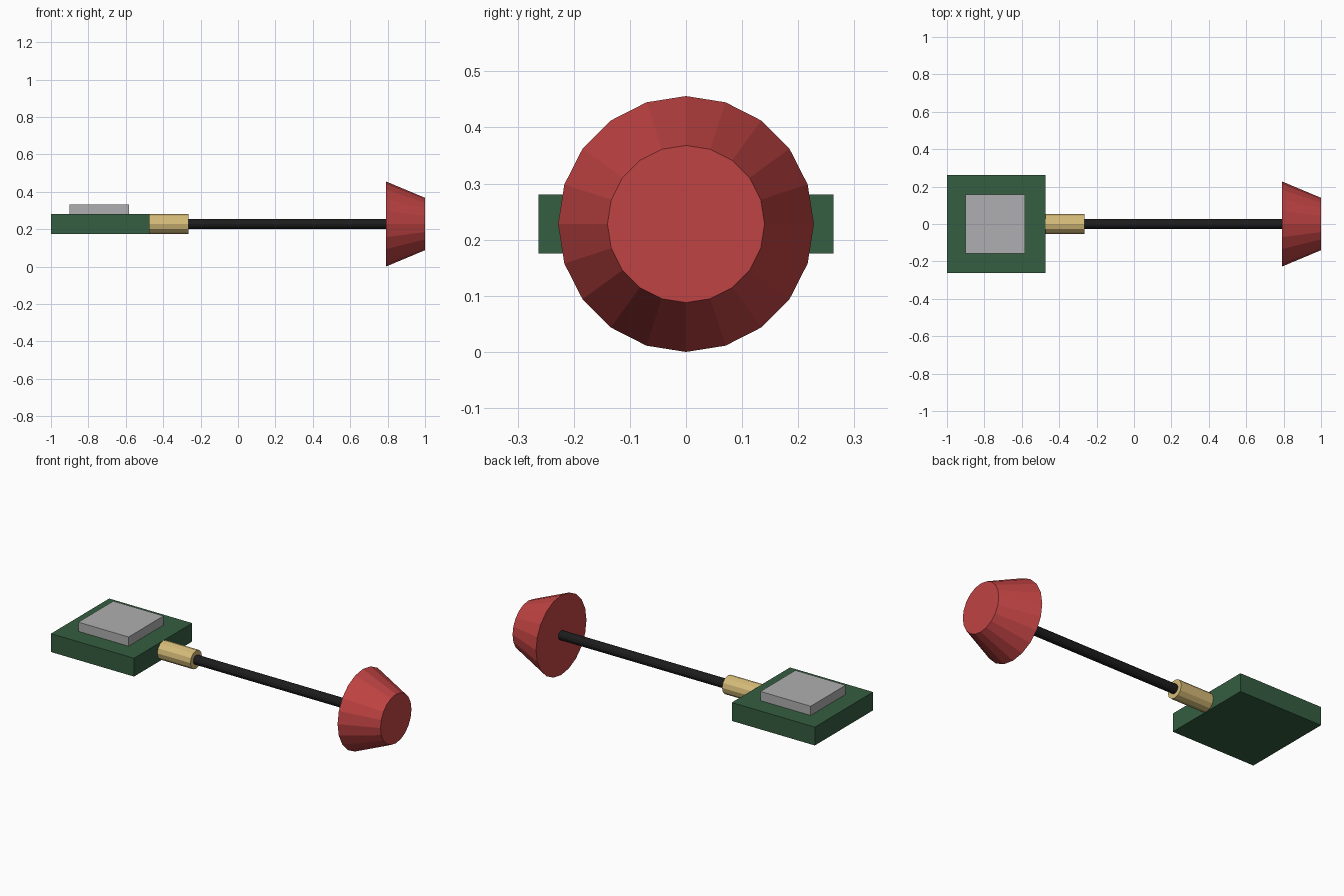
import bpy, bmesh, math
from mathutils import Matrix

if "Cube" in bpy.data.objects:
    bpy.data.objects.remove(bpy.data.objects["Cube"])

AXIS_Z = 0.228  # height of the cable axis


def material(name, rgb):
    m = bpy.data.materials.new(name)
    m.diffuse_color = (*rgb, 1)
    m.use_nodes = True
    m.node_tree.nodes["Principled BSDF"].inputs["Base Color"].default_value = m.diffuse_color
    return m


def finish(bm, name, mat):
    bmesh.ops.recalc_face_normals(bm, faces=bm.faces)
    mesh = bpy.data.meshes.new(name)
    bm.to_mesh(mesh)
    bm.free()
    mesh.materials.append(mat)
    ob = bpy.data.objects.new(name, mesh)
    bpy.context.collection.objects.link(ob)
    return ob


def box(name, x, y, z, mat):
    """Box from (min, max) ranges."""
    bm = bmesh.new()
    bmesh.ops.create_cube(bm, size=1)
    for v in bm.verts:
        v.co = [r[0] if c < 0 else r[1] for c, r in zip(v.co, (x, y, z))]
    return finish(bm, name, mat)


def cone_x(name, x0, x1, r0, r1, sides, mat):
    """Cone or cylinder along x, with a corner pointing straight up."""
    bm = bmesh.new()
    bmesh.ops.create_cone(bm, cap_ends=True, segments=sides,
                          radius1=r0, radius2=r1, depth=x1 - x0)
    bmesh.ops.transform(bm, verts=bm.verts, matrix=
                        Matrix.Translation(((x0 + x1) / 2, 0, AXIS_Z))
                        @ Matrix.Rotation(math.pi / 2, 4, 'Y'))
    return finish(bm, name, mat)


green = material("board green", (0.035, 0.110, 0.052))
grey = material("chip grey", (0.43, 0.43, 0.44))
brass = material("brass", (0.67, 0.50, 0.19))
black = material("cable black", (0.012, 0.012, 0.012))
red = material("cap red", (0.53, 0.056, 0.056))

# Circuit board and the chip on it
box("board", (-1, -0.474), (-0.263, 0.263), (AXIS_Z - 0.0525, AXIS_Z + 0.0525), green)
box("chip", (-0.9, -0.582), (-0.158, 0.158), (AXIS_Z + 0.0525, AXIS_Z + 0.105), grey)

# Connector, cable and flared cap
cone_x("connector", -0.474, -0.265, 0.0525, 0.0525, 12, brass)
cone_x("cable", -0.265, 0.79, 0.0263, 0.0263, 12, black)
cone_x("cap", 0.79, 1.0, 0.228, 0.14, 20, red)
